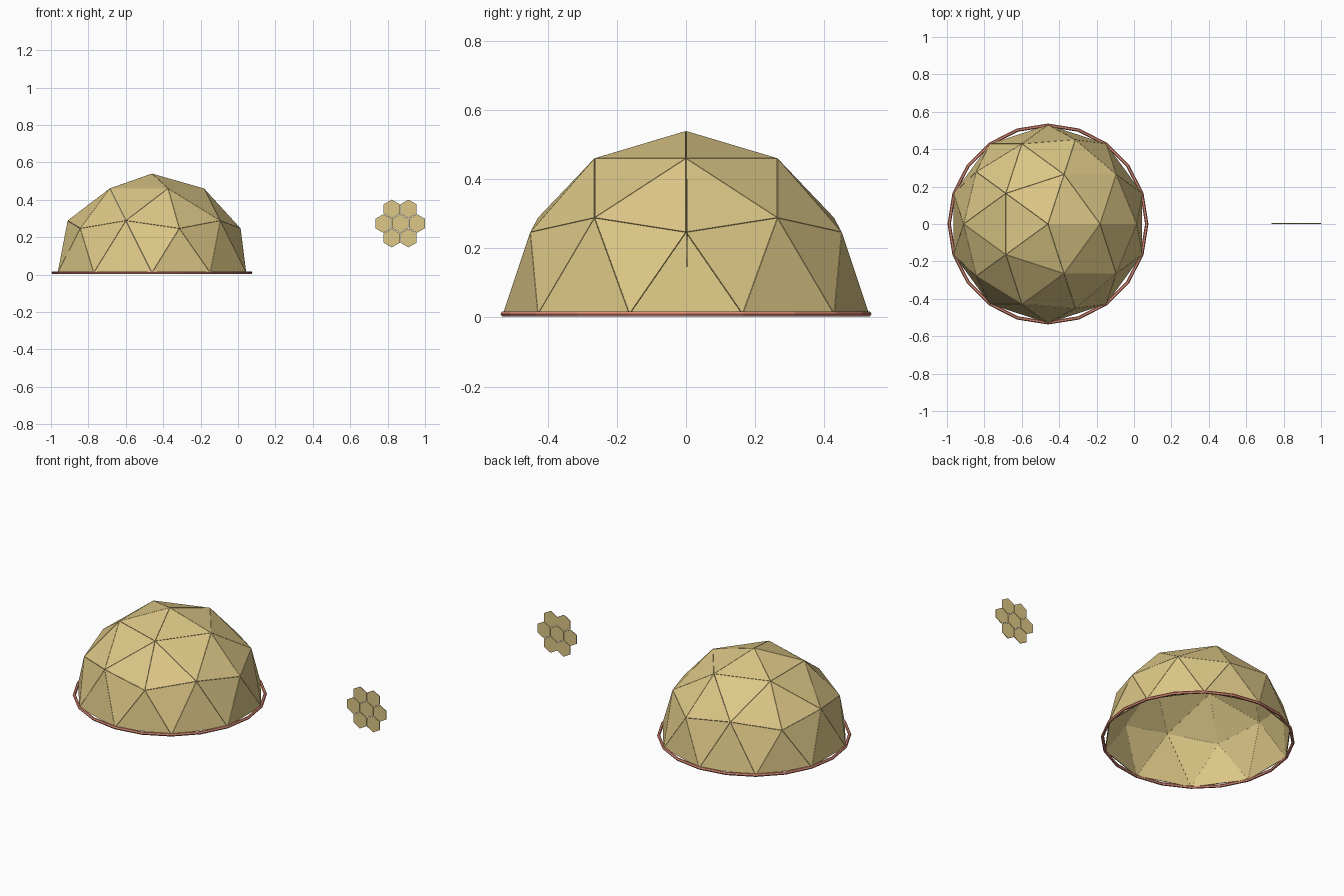
import bpy, bmesh, math
from mathutils import Vector

old = bpy.data.objects.get("Cube")
if old:
    bpy.data.objects.remove(old, do_unlink=True)

CENTRE = Vector((-0.46, 0, 0.01))
RADIUS = 0.53


def material(name, colour):
    m = bpy.data.materials.new(name)
    m.use_nodes = True
    m.diffuse_color = colour
    m.node_tree.nodes["Principled BSDF"].inputs["Base Color"].default_value = colour
    return m


def add_object(name, bm, mat, location):
    mesh = bpy.data.meshes.new(name)
    bm.to_mesh(mesh)
    bm.free()
    mesh.materials.append(mat)
    obj = bpy.data.objects.new(name, mesh)
    obj.location = location
    bpy.context.collection.objects.link(obj)
    return obj


def thicken(obj, amount, offset):
    mod = obj.modifiers.new("Thickness", 'SOLIDIFY')
    mod.thickness = amount
    mod.offset = offset


tan = material("tan panel", (0.72, 0.57, 0.24, 1))
red = material("salmon red", (0.75, 0.27, 0.19, 1))

# Dome: upper half of a geodesic sphere, split into separate triangular panels
bm = bmesh.new()
bmesh.ops.create_icosphere(bm, subdivisions=2, radius=RADIUS)
lower = [f for f in bm.faces if f.calc_center_median().z < 0]
bmesh.ops.delete(bm, geom=lower, context='FACES')
bmesh.ops.split_edges(bm, edges=bm.edges[:])
for f in bm.faces:
    c = f.calc_center_median()
    for v in f.verts:
        v.co = c + (v.co - c) * 0.988
dome = add_object("dome_panels", bm, tan, CENTRE)
thicken(dome, 0.005, -1)

# Base ring: twenty straight tube lengths
bpy.ops.mesh.primitive_torus_add(major_segments=20, minor_segments=6,
                                 major_radius=RADIUS - 0.002, minor_radius=0.009,
                                 location=CENTRE)
ring = bpy.context.object
ring.name = "base_ring"
ring.data.materials.append(red)
for p in ring.data.polygons:
    p.use_smooth = False

# Cluster of seven upright hexagonal tiles
bm = bmesh.new()
spots = [(0, 0)] + [(0.0895 * math.cos(k * math.pi / 3), 0.0895 * math.sin(k * math.pi / 3))
                    for k in range(6)]
for x, z in spots:
    corners = []
    for k in range(6):
        a = math.pi / 6 + k * math.pi / 3
        corners.append(bm.verts.new((x + 0.05 * math.cos(a), 0, z + 0.05 * math.sin(a))))
    bm.faces.new(corners)
tiles = add_object("hexagon_tiles", bm, tan, (0.867, 0.003, 0.273))
thicken(tiles, 0.004, 0)
